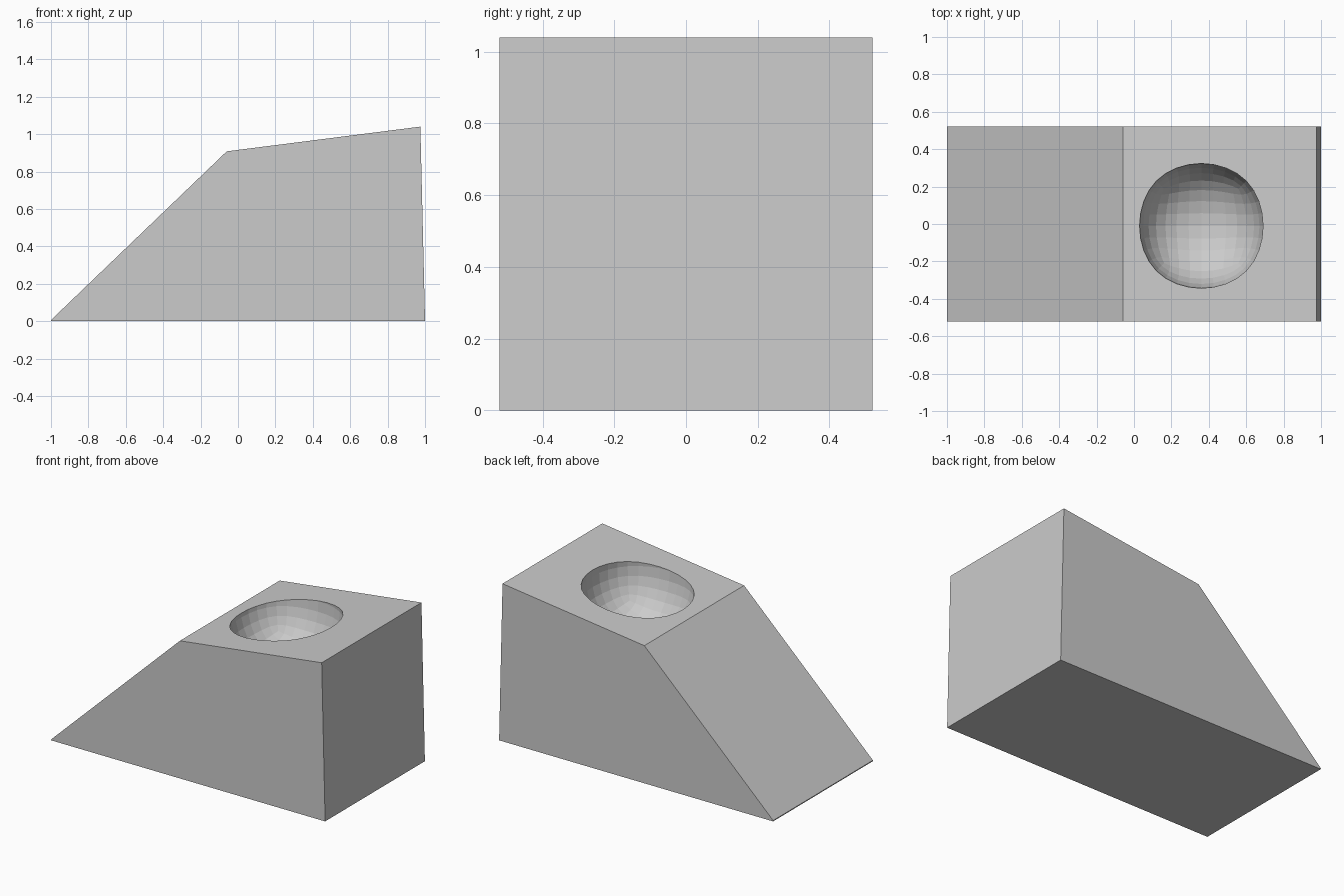
import bpy, bmesh

if "Cube" in bpy.data.objects:
    bpy.data.objects.remove(bpy.data.objects["Cube"])

# Sloped block: side profile extruded along y
HALF_WIDTH = 0.52
profile = [(-1, 0), (1, 0), (0.975, 1.04), (-0.06, 0.908), (-1, 0.006)]
bm = bmesh.new()
face = bm.faces.new([bm.verts.new((x, -HALF_WIDTH, z)) for x, z in profile])
extruded = bmesh.ops.extrude_face_region(bm, geom=[face])["geom"]
bmesh.ops.translate(bm, vec=(0, 2 * HALF_WIDTH, 0),
                    verts=[g for g in extruded if isinstance(g, bmesh.types.BMVert)])
bmesh.ops.recalc_face_normals(bm, faces=bm.faces)
mesh = bpy.data.meshes.new("ramp_block")
bm.to_mesh(mesh)
bm.free()
block = bpy.data.objects.new("ramp_block", mesh)
bpy.context.collection.objects.link(block)

# Rounded cube that hollows out the bowl
bpy.ops.mesh.primitive_cube_add(size=0.795, location=(0.36, -0.01, 0.96))
cutter = bpy.context.object
cutter.name = "bowl_cutter"
rounding = cutter.modifiers.new("rounding", 'SUBSURF')
rounding.levels = rounding.render_levels = 3
cutter.hide_render = True
cutter.display_type = 'WIRE'

# Bowl cut into the upper face
bowl = block.modifiers.new("bowl", 'BOOLEAN')
bowl.operation = 'DIFFERENCE'
bowl.solver = 'EXACT'
bowl.object = cutter
